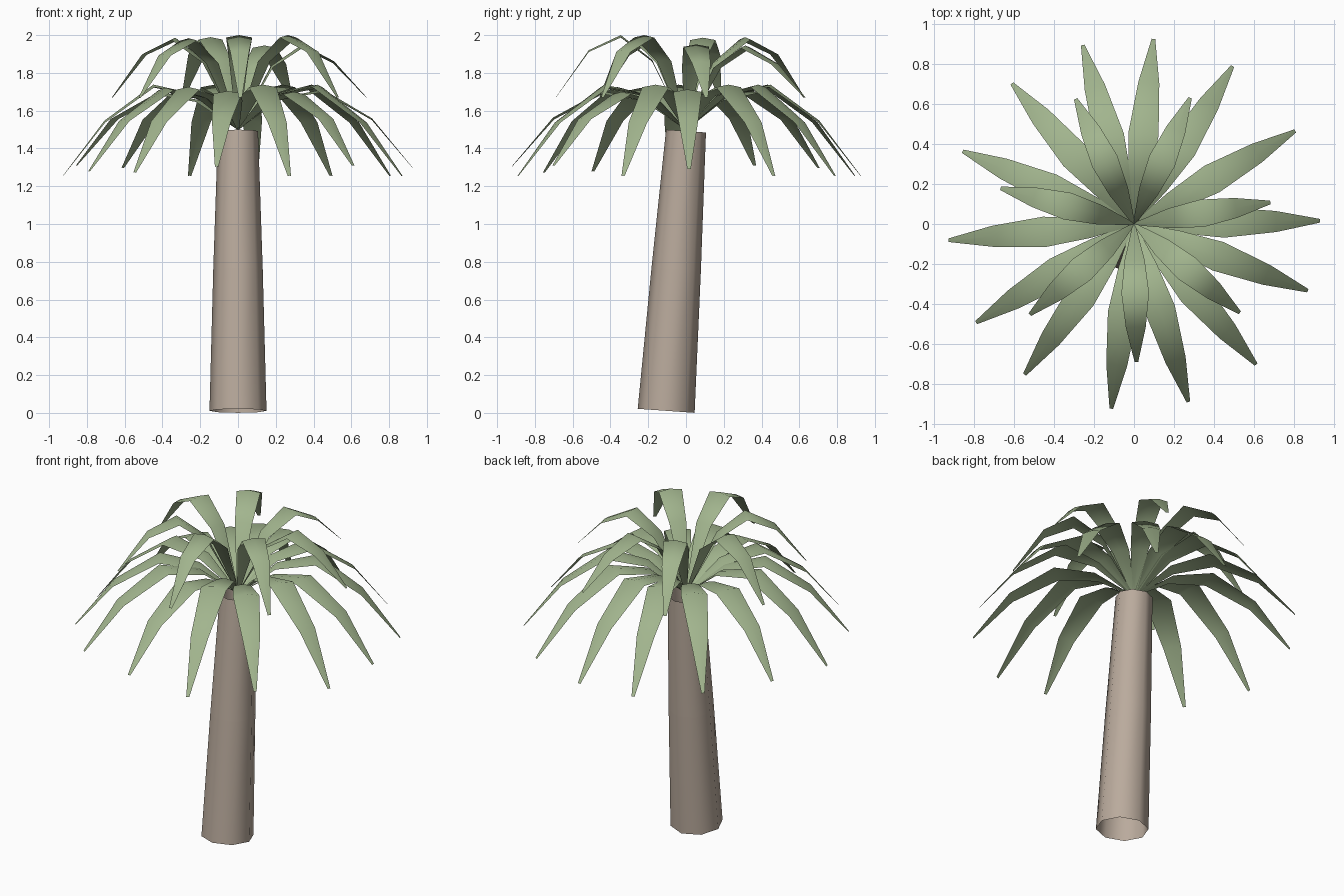
import bpy
import bmesh
from math import radians, cos, sin, pi
from mathutils import Vector, Matrix

default = bpy.data.objects.get("Cube")
if default:
    bpy.data.objects.remove(default, do_unlink=True)


def make_material(name, rgb):
    mat = bpy.data.materials.new(name)
    mat.use_nodes = True
    mat.diffuse_color = (*rgb, 1)
    mat.node_tree.nodes["Principled BSDF"].inputs["Base Color"].default_value = (*rgb, 1)
    return mat


def make_object(name, bm, mat):
    mesh = bpy.data.meshes.new(name)
    bm.to_mesh(mesh)
    bm.free()
    mesh.materials.append(mat)
    for poly in mesh.polygons:
        poly.use_smooth = True
    obj = bpy.data.objects.new(name, mesh)
    bpy.context.collection.objects.link(obj)


bark = make_material("bark_brown", (0.49, 0.405, 0.335))
green = make_material("leaf_green", (0.36, 0.46, 0.27))

# Trunk: two open eight-sided tapered tubes, square to the leaning axis
SIDES = 8
foot, top = Vector((0, -0.105, 0.011)), Vector((0, 0, 1.492))
lean = Vector((0, 0, 1)).rotation_difference(top - foot).to_matrix()


def add_trunk_section(name, *ends):
    bm = bmesh.new()
    rings = []
    for t, radius in ends:
        centre = foot.lerp(top, t)
        rings.append([bm.verts.new(centre + lean @ Vector((radius * cos(a), radius * sin(a), 0)))
                      for a in (2 * pi * i / SIDES for i in range(SIDES))])
    low, high = rings
    for i in range(SIDES):
        j = (i + 1) % SIDES
        bm.faces.new((low[i], low[j], high[j], high[i]))
    make_object(name, bm, bark)


add_trunk_section("trunk_lower", (0, 0.151), (0.505, 0.131))
add_trunk_section("trunk_upper", (0.505, 0.131), (1, 0.106))


# Leaves: tapering strips with a slight midrib fold, arching out from the crown
def add_leaf(name, angle, spine, flatness):
    bm = bmesh.new()
    turn = Matrix.Rotation(radians(angle), 3, "Z")
    rows = []
    for r, z_arched, z_flat, width in spine:
        z = z_arched + (z_flat - z_arched) * flatness
        fold = 0.09 * width
        rows.append([bm.verts.new(turn @ Vector((r, s * width / 2, z - fold * abs(s))))
                     for s in (-1, 0, 1)])
    for a, b in zip(rows, rows[1:]):
        for k in (0, 1):
            bm.faces.new((a[k], b[k], b[k + 1], a[k + 1]))
    make_object(name, bm, green)


# Each spine point: reach, height when arched, height when flattened, width
lower_spine = [(0, 1.5, 1.5, 0.012), (0.22, 1.69, 1.655, 0.1), (0.45, 1.742, 1.7, 0.152),
               (0.71, 1.545, 1.565, 0.105), (0.93, 1.25, 1.31, 0.018)]
upper_spine = [(0, 1.5, 1.5, 0.012), (0.18, 1.87, 1.835, 0.1), (0.345, 2.0, 1.945, 0.138),
               (0.515, 1.92, 1.855, 0.1), (0.69, 1.67, 1.67, 0.018)]

lower_angles = (1, 30, 58, 84, 106, 131, 157, 185, 212, 234, 263, 287, 311, 339)
lower_flatness = {1: 0.7, 131: 0.8, 157: 1, 212: 0.5, 234: 0.4, 263: 0.9, 311: 1}
for i, angle in enumerate(lower_angles):
    add_leaf(f"lower_leaf_{i + 1}", angle, lower_spine, lower_flatness.get(angle, 0.1))

upper_angles = (9, 66, 115, 165, 221, 271, 320)
upper_flatness = {9: 0.9, 66: 1, 115: 0.2, 165: 0.25, 221: 0.3}
for i, angle in enumerate(upper_angles):
    add_leaf(f"upper_leaf_{i + 1}", angle, upper_spine, upper_flatness.get(angle, 0))
